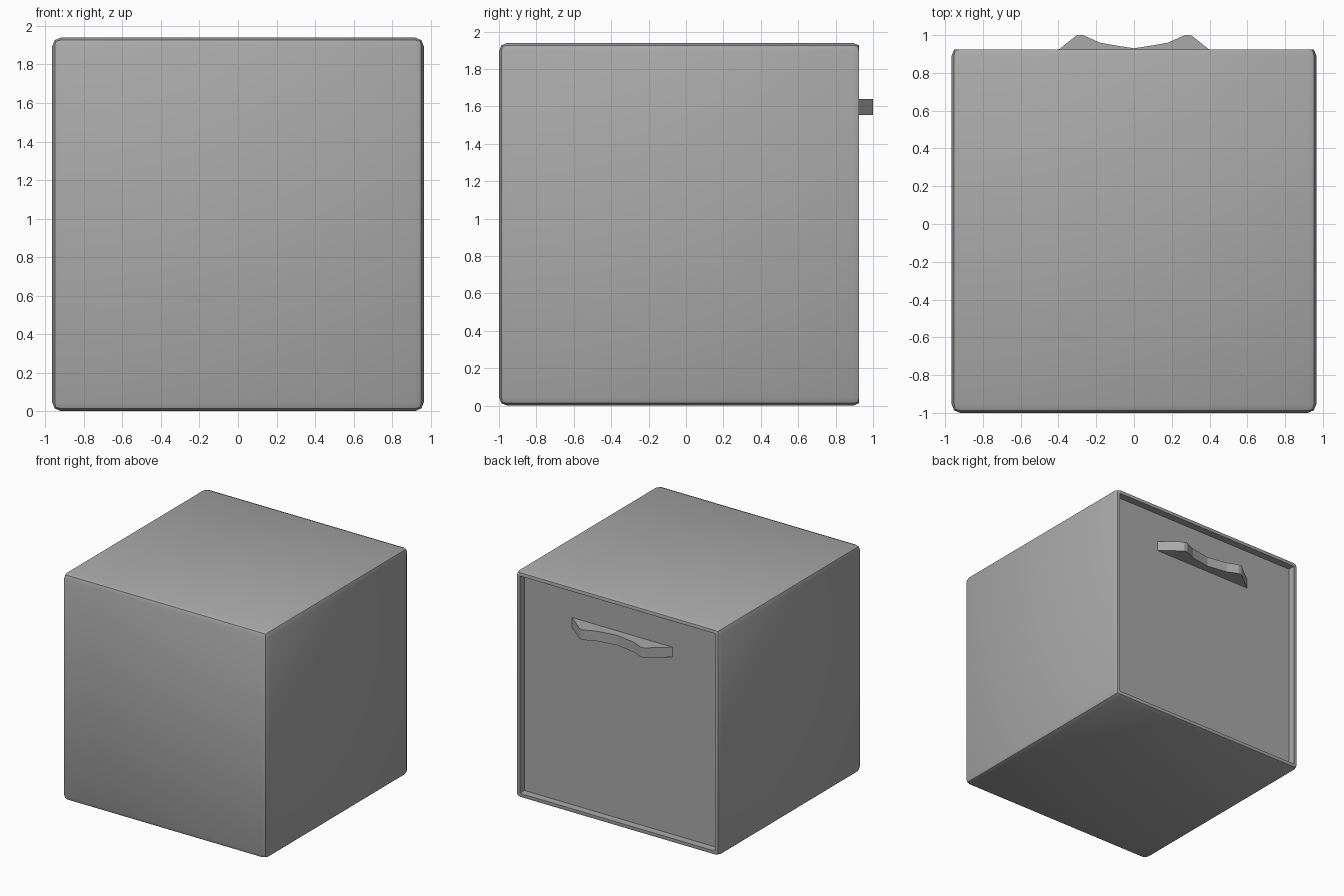
import bpy, bmesh
from mathutils import Vector

cube = bpy.data.objects.get("Cube")
if cube:
    bpy.data.objects.remove(cube, do_unlink=True)

grey = bpy.data.materials.new("plain_grey")
grey.use_nodes = True
GREY = (0.4, 0.4, 0.4, 1)
grey.diffuse_color = GREY
grey.node_tree.nodes["Principled BSDF"].inputs["Base Color"].default_value = GREY


def make_object(name, bm):
    bmesh.ops.recalc_face_normals(bm, faces=bm.faces)
    mesh = bpy.data.meshes.new(name)
    bm.to_mesh(mesh)
    bm.free()
    mesh.materials.append(grey)
    obj = bpy.data.objects.new(name, mesh)
    bpy.context.collection.objects.link(obj)
    return obj


def box(low, high):
    low, high = Vector(low), Vector(high)
    bm = bmesh.new()
    bmesh.ops.create_cube(bm, size=1)
    for v in bm.verts:
        v.co = (low + high) / 2 + v.co * (high - low)
    return bm


HALF, HEIGHT, BACK, PANEL = 0.965, 1.94, 0.925, 0.862
RIM = 0.042

# Rounded box, trimmed flat at the back
bm = box((-HALF, -1, 0), (HALF, BACK + 0.013, HEIGHT))
bmesh.ops.bevel(bm, geom=bm.edges[:], offset=0.045, segments=2,
                profile=0.5, affect='EDGES')
bmesh.ops.bisect_plane(bm, geom=bm.verts[:] + bm.edges[:] + bm.faces[:],
                       plane_co=(0, BACK, 0), plane_no=(0, 1, 0), clear_outer=True)
bmesh.ops.holes_fill(bm, edges=[e for e in bm.edges if e.is_boundary])
body = make_object("box_body", bm)

# Square recess that leaves a thin rim around the back panel
cutter = make_object("recess_cutter", box((RIM - HALF, PANEL, RIM),
                                          (HALF - RIM, 1.2, HEIGHT - RIM)))
cutter.hide_render = True
cut = body.modifiers.new("back_recess", 'BOOLEAN')
cut.operation = 'DIFFERENCE'
cut.solver = 'EXACT'
cut.object = cutter
bpy.context.view_layer.objects.active = body
body.select_set(True)
bpy.ops.object.modifier_apply(modifier=cut.name)
bpy.data.objects.remove(cutter, do_unlink=True)
bpy.ops.object.shade_smooth_by_angle(angle=0.5236)

# Bow-shaped handle: half outline mirrored, then extruded upward
half = [(0.475, PANEL), (0.305, 0.998), (0.29, 1.0), (0.27, 1.0),
        (0.18, 0.96), (0.09, 0.944)]
outline = half + [(0, 0.93)] + [(-x, y) for x, y in reversed(half)]
bm = bmesh.new()
face = bm.faces.new([bm.verts.new((x, y, 1.555)) for x, y in outline])
side = bmesh.ops.extrude_face_region(bm, geom=[face])["geom"]
bmesh.ops.translate(bm, vec=(0, 0, 0.085),
                    verts=[v for v in side if isinstance(v, bmesh.types.BMVert)])
make_object("pull_handle", bm)
